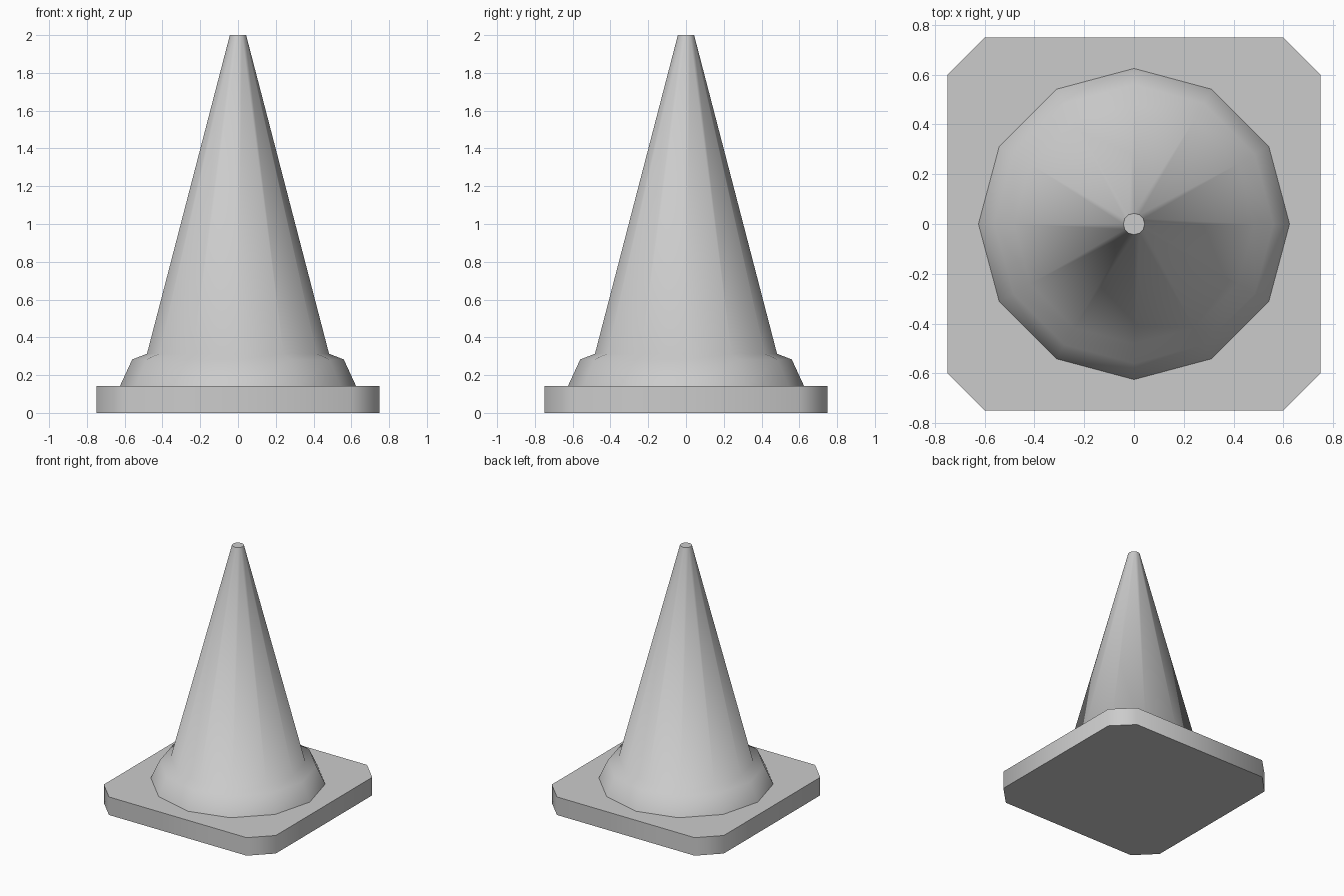
import bpy
import math
from math import cos, sin, pi

if "Cube" in bpy.data.objects:
    bpy.data.objects.remove(bpy.data.objects["Cube"])


def loft(name, rings, cap_bottom=True):
    """Bridge equal-length rings of points into a shell, smooth below 60 degrees."""
    n = len(rings[0])
    verts = [p for ring in rings for p in ring]
    faces = [(k * n + i, k * n + (i + 1) % n, (k + 1) * n + (i + 1) % n, (k + 1) * n + i)
             for k in range(len(rings) - 1) for i in range(n)]
    faces.append(tuple(range(len(verts) - n, len(verts))))
    if cap_bottom:
        faces.append(tuple(reversed(range(n))))
    mesh = bpy.data.meshes.new(name)
    mesh.from_pydata(verts, [], faces)
    obj = bpy.data.objects.new(name, mesh)
    bpy.context.collection.objects.link(obj)
    bpy.ops.object.select_all(action='DESELECT')
    obj.select_set(True)
    bpy.context.view_layer.objects.active = obj
    bpy.ops.object.shade_smooth_by_angle(angle=math.radians(60))
    return obj


# Square base plate with clipped corners
H, C = 0.75, 0.60
outline = [(H, -C), (H, C), (C, H), (-C, H), (-H, C), (-H, -C), (-C, -H), (C, -H)]
loft("base_plate", [[(x, y, z) for x, y in outline] for z in (0.0, 0.142)])

# Twelve-sided collar and tapering cone, open where it meets the plate
SIDES = 12
profile = [(0.625, 0.142), (0.56, 0.283), (0.482, 0.313), (0.043, 2.0)]
loft("cone_body",
     [[(r * cos(2 * pi * i / SIDES), r * sin(2 * pi * i / SIDES), z) for i in range(SIDES)]
      for r, z in profile], cap_bottom=False)
